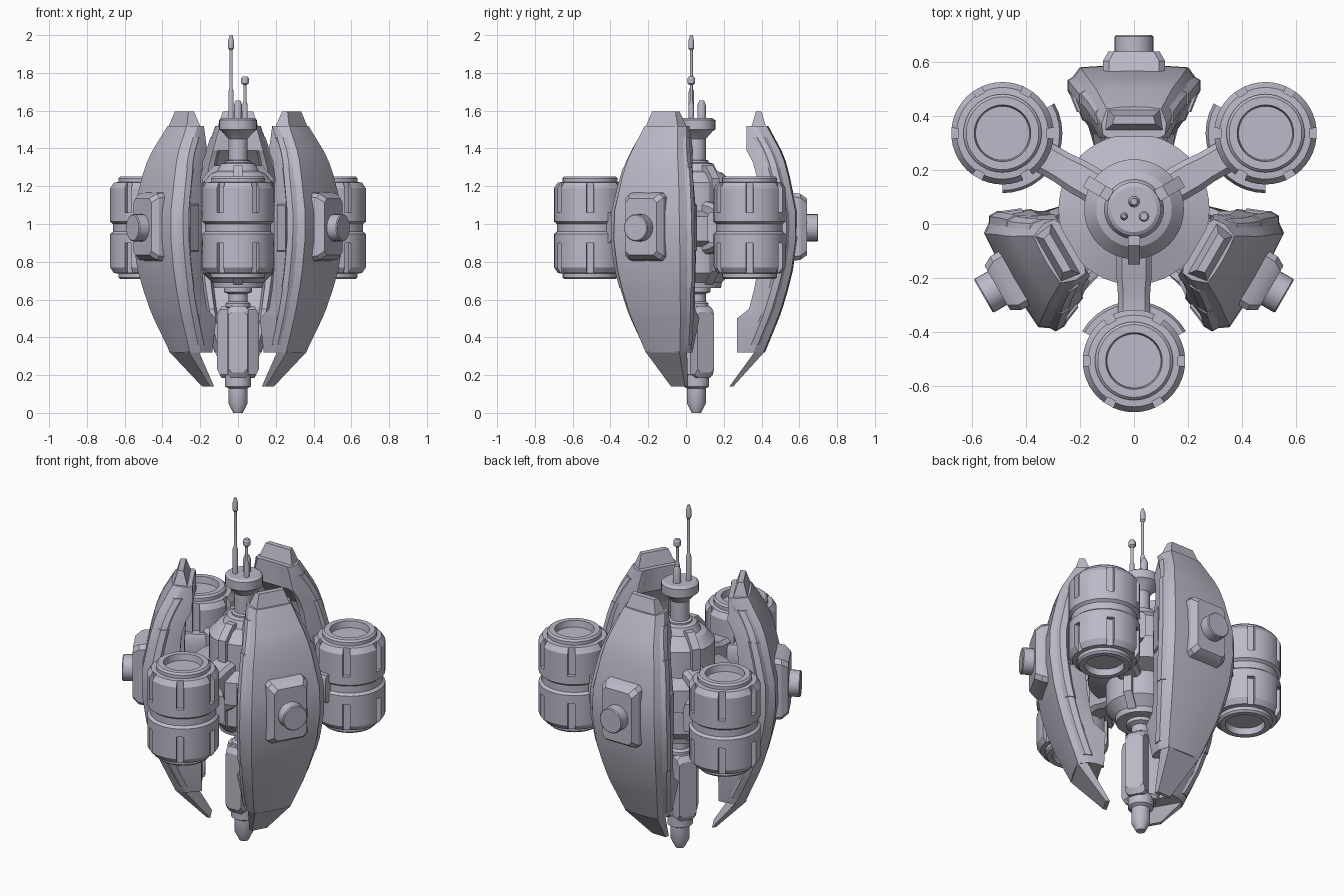
import bpy, bmesh
from math import sin, cos, radians, pi
from mathutils import Matrix

cube = bpy.data.objects.get("Cube")
if cube:
    bpy.data.objects.remove(cube)

metal = bpy.data.materials.new("pale_grey_metal")
metal.use_nodes = True
COLOUR = (0.50, 0.49, 0.58, 1)
metal.diffuse_color = COLOUR
metal.node_tree.nodes["Principled BSDF"].inputs["Base Color"].default_value = COLOUR

AXIS_Y = 0.055
POD_R = 0.563
SHELL_DIRS = {"back": 90, "right": 210, "left": 330}
POD_DIRS = {"front": 270, "left": 30, "right": 150}


def loft(bm, rings):
    """Skin a list of equal-length closed rings and cap both ends."""
    rows = [[bm.verts.new(p) for p in ring] for ring in rings]
    n = len(rows[0])
    for a, b in zip(rows, rows[1:]):
        for i in range(n):
            j = (i + 1) % n
            bm.faces.new((a[i], a[j], b[j], b[i]))
    bm.faces.new(rows[0][::-1])
    bm.faces.new(rows[-1])


def circle(r, z, x=0, y=0, n=32):
    return [(x + r * cos(2 * pi * i / n), y + r * sin(2 * pi * i / n), z) for i in range(n)]


def lathe(bm, profile, x=0, y=0, n=32):
    loft(bm, [circle(r, z, x, y, n) for r, z in profile])


def panel(x, hw, hz, cz, cut, cy=0):
    """Rectangle with cut corners, facing along x."""
    pts = [(hw - cut, hz), (hw, hz - cut), (hw, cut - hz), (hw - cut, -hz),
           (cut - hw, -hz), (-hw, cut - hz), (-hw, hz - cut), (cut - hw, hz)]
    return [(x, cy + y, cz + z) for y, z in pts]


def make(name, build, angle=0):
    bm = bmesh.new()
    build(bm)
    bmesh.ops.remove_doubles(bm, verts=bm.verts, dist=0.0001)
    bmesh.ops.recalc_face_normals(bm, faces=bm.faces)
    me = bpy.data.meshes.new(name)
    bm.to_mesh(me)
    bm.free()
    me.shade_smooth()
    me.set_sharp_from_angle(angle=radians(28))
    me.materials.append(metal)
    ob = bpy.data.objects.new(name, me)
    ob.matrix_world = Matrix.Translation((0, AXIS_Y, 0)) @ Matrix.Rotation(radians(angle), 4, "Z")
    bpy.context.scene.collection.objects.link(ob)


# Central hub, mast and lower spike
make("hub", lambda bm: lathe(bm, [
    (.05, .66), (.13, .66), (.135, .69), (.185, .74), (.185, .88), (.28, .91),
    (.28, 1.04), (.185, 1.07), (.185, 1.22), (.14, 1.27), (.11, 1.28), (.09, 1.32), (.05, 1.33)], n=48))
make("mast", lambda bm: lathe(bm, [
    (.065, 1.3), (.065, 1.335), (.05, 1.34), (.05, 1.45), (.085, 1.49), (.1, 1.5),
    (.1, 1.55), (.085, 1.56)]))
make("lower_spike", lambda bm: lathe(bm, [
    (.025, 0), (.05, .05), (.05, .13), (.068, .14), (.068, .2), (.055, .21),
    (.055, .55), (.065, .56), (.065, .58), (.05, .59), (.05, .63), (.075, .64), (.075, .68)]))


# Antennas on the mast
def antennas(bm):
    lathe(bm, [(.014, 1.55), (.014, 1.7), (.008, 1.72), (.008, 1.92), (.015, 1.93),
               (.015, 1.97), (.007, 2)], -.037, -.027, 12)
    lathe(bm, [(.014, 1.55), (.014, 1.63), (.008, 1.65), (.008, 1.735), (.02, 1.745),
               (.02, 1.77), (.014, 1.78)], .037, -.027, 12)
    lathe(bm, [(.022, 1.55), (.022, 1.63), (.012, 1.655)], 0, .028, 12)


make("antennas", antennas)


# Pods with slotted drums, clamps and arms
def pod_ring(r, z, slotted):
    pts = []
    for k in range(6):
        a = 30 + 60 * k
        inner = min(r, .165) if slotted else r
        steps = [(-6, r), (-6, inner), (6, inner), (6, r)] + [(d, r) for d in (14, 22, 30, 38, 46)]
        for d, q in steps:
            t = radians(a + d)
            pts.append((POD_R + q * cos(t), q * sin(t), z))
    return pts


def pod(bm):
    top = [(.175, 0, 0), (.175, .02, 0), (.19, .032, 0), (.19, .08, 0), (.19, .08, 1),
           (.19, .21, 1), (.17, .24, 1), (.145, .242, 1), (.145, .262, 0), (.135, .272, 0),
           (.105, .272, 0), (.1, .235, 0)]
    half = [pod_ring(r, .98 + h, s) for r, h, s in top]
    low = [pod_ring(r, .98 - h, s) for r, h, s in top[1:]]
    loft(bm, low[::-1] + half)


def pod_clamp(bm):
    rings = []
    for i in range(13):
        t = radians(120 + 10 * i)
        rings.append([(POD_R + r * cos(t), r * sin(t), z)
                      for r, z in ((.17, .9), (.212, .9), (.222, .92), (.222, 1.04), (.212, 1.06), (.17, 1.06))])
    loft(bm, rings)


def pod_arm(bm):
    loft(bm, [panel(x, hw, hz, .98, .02) for x, hw, hz in
              ((.1, .065, .15), (.25, .065, .13), (.31, .06, .11), (.39, .06, .11))])


def hub_fin(bm):
    for s in (1, -1):
        loft(bm, [[(x, y, .995 + s * h) for x, h in ((.1, .25), (.1, .315), (.135, .315), (.205, .245), (.205, .12), (.17, .12))]
                  for y in (-.023, .023)])


def spike_block(bm):
    loft(bm, [panel(x, hw, hz, .375, .018) for x, hw, hz in
              ((.03, .055, .19), (.08, .055, .19), (.1, .05, .16))])


for side, angle in POD_DIRS.items():
    make(side + "_pod", pod, angle)
    make(side + "_pod_clamp", pod_clamp, angle)
    make(side + "_pod_arm", pod_arm, angle)
    make(side + "_hub_fin", hub_fin, angle)
    make(side + "_spike_block", spike_block, angle)

# Armour shell stations: height, outer radius, half width, flange radius, inner web radius
STATIONS = [(1.52, .38, .12, .265, .268), (1.39, .45, .165, .265, .268), (1.33, .474, .185, .298, .33),
            (1.25, .495, .205, .32, .4), (1.07, .532, .235, .33, .44), (.92, .534, .24, .33, .44),
            (.76, .512, .228, .325, .42), (.65, .485, .21, .305, .39), (.55, .455, .19, .278, .33),
            (.5, .437, .178, .215, .235), (.32, .363, .125, .215, .225)]


def station(z):
    for a, b in zip(STATIONS, STATIONS[1:]):
        if a[0] >= z >= b[0]:
            t = (a[0] - z) / (a[0] - b[0])
            return [p + (q - p) * t for p, q in zip(a, b)]


def shell(bm):
    rings = []
    for z, r, w, f, d in STATIONS:
        half = [(r - .002, .45 * w), (r - .008, .84 * w), (r - .062, w), (r - .105, .96 * w),
                (f, .8 * w), (f, .66 * w), (d, .6 * w)]
        ring = [(r, 0)] + half + [(d, 0)] + [(x, -y) for x, y in half[::-1]]
        rings.append([(x, y, z) for x, y in ring])
    loft(bm, rings)


def shell_rails(bm):
    for s in (1, -1):
        for hi, lo, out in ((1.46, 1.3, .004), (1.3, .66, .009), (.66, .36, .004)):
            rings = []
            for i in range(9):
                z, r, w, f, d = station(hi + (lo - hi) * i / 8)
                rings.append([(x, s * y, z) for x, y in (
                    (r - .035, .9 * w), (r - .055, w + out), (r - .09, w + out), (r - .12, .85 * w))])
            loft(bm, rings)


def shell_tips(bm):
    # upper tab
    loft(bm, [[(a, -w, z), (b, -w * .9, z), (b, w * .9, z), (a, w, z)]
              for a, b, w, z in ((.29, .37, .11, 1.51), (.315, .345, .08, 1.595))])
    # lower blade
    loft(bm, [[(a, -w, z), (b, -w * .85, z), (b, w * .85, z), (a, w, z)]
              for a, b, w, z in ((.31, .362, .122, .325), (.175, .195, .05, .14))])


def shell_knob(bm):
    loft(bm, [panel(x, hw, hz, .985, .022) for x, hw, hz in
              ((.48, .115, .185), (.55, .115, .175), (.585, .095, .15))])
    loft(bm, [[(x, r * cos(pi * i / 12), .98 + r * sin(pi * i / 12)) for i in range(24)]
              for x, r in ((.56, .072), (.64, .072), (.645, .067))])


def shell_pads(bm):
    for s in (1, -1):
        loft(bm, [panel(x, .015, .125, .98, .006, s * y) for x, y in ((.36, .197), (.43, .225))])


for side, angle in SHELL_DIRS.items():
    make(side + "_shell", shell, angle)
    make(side + "_shell_rails", shell_rails, angle)
    make(side + "_shell_tips", shell_tips, angle)
    make(side + "_shell_knob", shell_knob, angle)
    make(side + "_shell_pads", shell_pads, angle)
